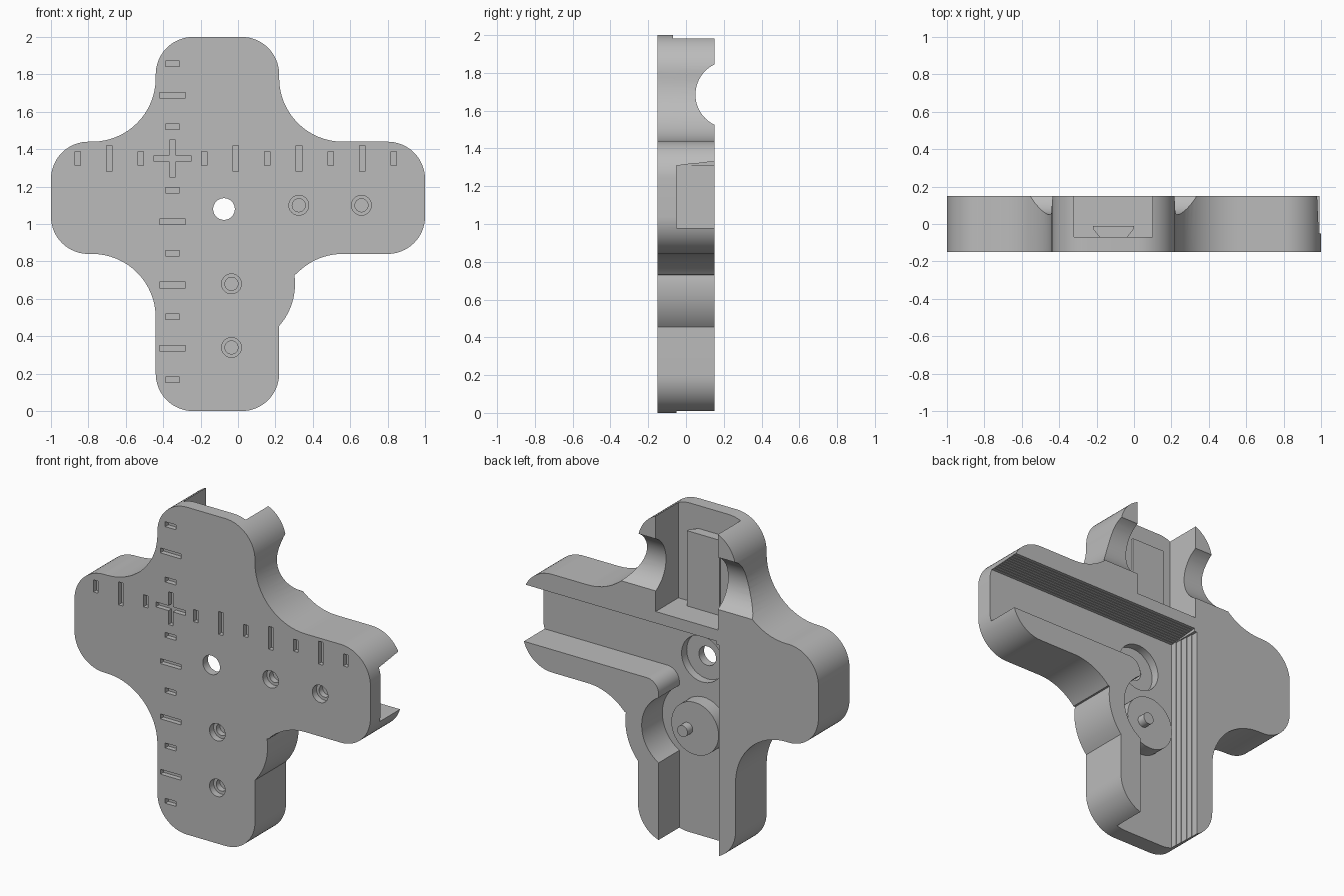
import bpy, bmesh
from math import sin, cos, radians

if "Cube" in bpy.data.objects:
    bpy.data.objects.remove(bpy.data.objects["Cube"])

grey = bpy.data.materials.new("plain grey")
grey.use_nodes = True
COLOR = (0.5, 0.5, 0.5, 1)
grey.diffuse_color = COLOR
grey.node_tree.nodes["Principled BSDF"].inputs["Base Color"].default_value = COLOR

FRONT, FLOOR, BACK, OUT = -0.15, -0.05, 0.15, 0.3


def arc(cx, cz, r, a0, a1, n=16):
    angles = [radians(a0 + (a1 - a0) * i / n) for i in range(n + 1)]
    return [(cx + r * cos(a), cz + r * sin(a)) for a in angles]


def circle(cx, cz, r, n=48):
    return arc(cx, cz, r, 0, 360, n)[:-1]


def rect(x0, x1, z0, z1):
    return [(x0, z0), (x1, z0), (x1, z1), (x0, z1)]


def prism(name, shapes, t0, t1, axis="y"):
    """Extrude one or more flat outlines from t0 to t1 along an axis."""
    place = {"x": lambda a, b, t: (t, a, b),
             "y": lambda a, b, t: (a, t, b),
             "z": lambda a, b, t: (a, b, t)}[axis]
    bm = bmesh.new()
    for pts in shapes:
        low = [bm.verts.new(place(a, b, t0)) for a, b in pts]
        high = [bm.verts.new(place(a, b, t1)) for a, b in pts]
        bm.faces.new(low)
        bm.faces.new(high[::-1])
        for i in range(len(pts)):
            j = (i + 1) % len(pts)
            bm.faces.new((low[j], low[i], high[i], high[j]))
    bmesh.ops.recalc_face_normals(bm, faces=bm.faces)
    mesh = bpy.data.meshes.new(name)
    bm.to_mesh(mesh)
    bm.free()
    mesh.materials.append(grey)
    obj = bpy.data.objects.new(name, mesh)
    bpy.context.collection.objects.link(obj)
    return obj


def cut(target, cutter):
    mod = target.modifiers.new("cut", "BOOLEAN")
    mod.operation, mod.solver, mod.object = "DIFFERENCE", "EXACT", cutter
    graph = bpy.context.evaluated_depsgraph_get()
    mesh = bpy.data.meshes.new_from_object(target.evaluated_get(graph))
    target.modifiers.clear()
    target.data = mesh
    bpy.data.objects.remove(cutter)


def stairs(depth0, wall0, depth1, wall1, n):
    """Stepped grip profile as (depth, wall) points."""
    pts = []
    for i in range(n):
        w = wall0 + (wall1 - wall0) * (i + 0.5) / n
        pts += [(depth0 + (depth1 - depth0) * k / n, w) for k in (i, i + 1)]
    return pts


# Cross-shaped body with rounded ends, concave inner corners and a side bulge
R, F = 0.2, 0.34
outline = (arc(0.02, R, R, -90, 0)
           + arc(-0.035, 0.68, F, -41.4, 8.5)
           + arc(0.56, 0.5, F, 137, 90)
           + arc(0.8, 1.04, R, -90, 0) + arc(0.8, 1.24, R, 0, 90)
           + arc(0.56, 1.78, F, -90, -180)
           + arc(0.02, 1.8, R, 0, 90) + arc(-0.24, 1.8, R, 90, 180)
           + arc(-0.78, 1.78, F, 0, -90)
           + arc(-0.8, 1.24, R, 90, 180) + arc(-0.8, 1.04, R, 180, 270)
           + arc(-0.78, 0.5, F, 90, 0)
           + arc(-0.24, R, R, 180, 270))
body = prism("cross_body", [outline], FRONT, BACK)

# Horizontal channel, open at the left end, with a stepped upper wall
grip = stairs(FLOOR, 1.31, BACK, 1.33, 10)
profile = [(FLOOR, 0.98)] + grip + [(OUT, 1.33), (OUT, 0.98)]
cut(body, prism("channel_cutter", [profile], -0.312, 1.2, "x"))

# Vertical channel, open at the bottom, with a stepped side wall
grip = [(x, y) for y, x in stairs(FLOOR, -0.31, BACK, -0.33, 5)]
profile = [(0.08, FLOOR)] + grip + [(-0.33, OUT), (0.08, OUT)]
cut(body, prism("channel_cutter", [profile], -0.2, 1.31, "z"))

# Round cam pocket and the rounded corner between the channels
cut(body, prism("cam_cutter", [circle(-0.035, 0.68, 0.23)], FLOOR, OUT))
corner = [(0.04, 1.02), (0.04, 0.9)] + arc(0.16, 0.9, 0.08, 180, 90) + [(0.16, 1.02)]
cut(body, prism("corner_cutter", [corner], FLOOR, OUT))

# Upper pocket and the round finger notch across it
cut(body, prism("pocket_cutter", [rect(-0.32, 0.1, 1.4, 2.2)], -0.07, OUT))
cut(body, prism("notch_cutter", [circle(0.227, 1.685, 0.177, 64)], -0.7, 0.7, "x"))

# Viewing hole with its recess
cut(body, prism("recess_cutter", [circle(-0.075, 1.08, 0.14)], -0.1, 0))
cut(body, prism("hole_cutter", [circle(-0.075, 1.08, 0.058)], -0.3, 0))

# Stepped blind holes on the front
spots = [(0.325, 1.1), (0.66, 1.1), (-0.035, 0.68), (-0.035, 0.34)]
for radius, depth in ((0.053, -0.11), (0.035, -0.075)):
    cut(body, prism("hole_cutter", [circle(x, z, radius, 32) for x, z in spots], -0.3, depth))

# Engraved ruler ticks and origin cross
CX, CZ, STEP, HALF = -0.35, 1.35, 0.169, 0.015
ticks = []
for i in range(-3, 8):
    if i == 0:
        continue
    size = 0.07 if i % 2 == 0 else 0.036
    size = 0.07 if i in (-2, 2, 4, 6) else 0.037
    x, z = CX + i * STEP, CZ - i * STEP
    ticks.append(rect(x - HALF, x + HALF, CZ - size, CZ + size))
    ticks.append(rect(CX - size, CX + size, z - HALF, z + HALF))
a, h = 0.1, HALF
ticks.append([(CX + x, CZ + z) for x, z in (
    (-h, -a), (h, -a), (h, -h), (a, -h), (a, h), (h, h),
    (h, a), (-h, a), (-h, h), (-a, h), (-a, -h), (-h, -h))])
cut(body, prism("tick_cutter", ticks, -0.3, FRONT + 0.03))

# Eccentric cam disc and its pivot pin
cam = prism("cam_disc", [circle(-0.085, 0.69, 0.16)], FLOOR - 0.005, 0.035)
pin = prism("cam_pin", [circle(-0.035, 0.68, 0.035, 32)], 0.03, 0.085)

# Dovetail slider in the upper pocket
dovetail = [(-0.18, -0.075), (-0.04, -0.075), (0, -0.025), (0, -0.01), (-0.22, -0.01), (-0.22, -0.025)]
slider = prism("dovetail_slider", [dovetail], 1.395, 1.86, "z")

# Smooth the curved walls, keep the edges sharp
bpy.ops.object.select_all(action="DESELECT")
for obj in (body, cam, pin, slider):
    obj.select_set(True)
bpy.context.view_layer.objects.active = body
bpy.ops.object.shade_smooth_by_angle(angle=radians(25))
